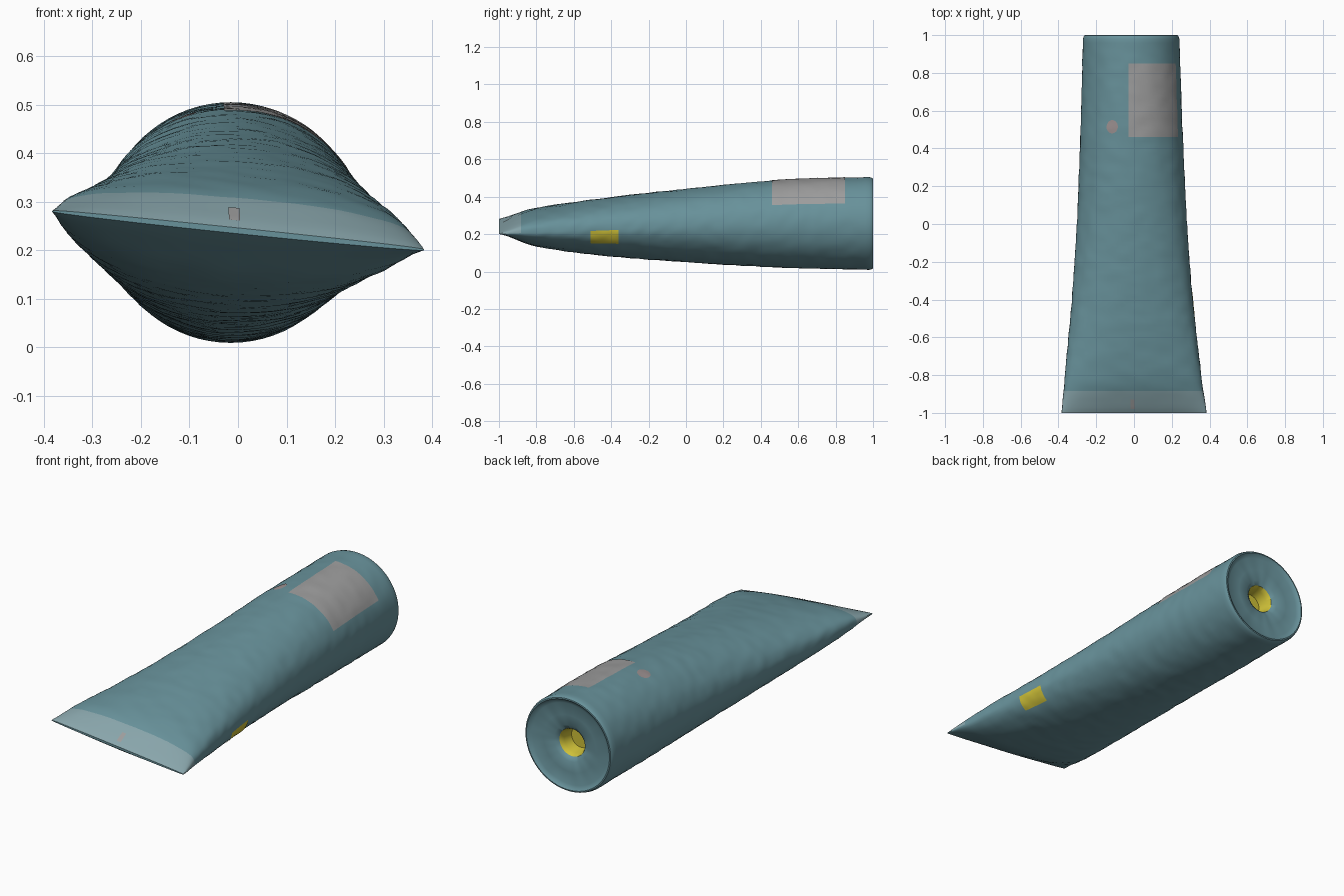
import bpy, bmesh, math
from mathutils import Vector, noise

if "Cube" in bpy.data.objects:
    bpy.data.objects.remove(bpy.data.objects["Cube"])

# Stations along the tube: y, centre x, half width, centre z, half height, tilt, top roundness
STATIONS = [
    (-1.00, 0.000, 0.384, 0.240, 0.006, 1.00, 0.55),
    (-0.97, 0.000, 0.381, 0.239, 0.026, 0.96, 0.55),
    (-0.85, -0.004, 0.366, 0.237, 0.084, 0.80, 0.62),
    (-0.70, -0.006, 0.351, 0.236, 0.118, 0.62, 0.72),
    (-0.40, -0.009, 0.320, 0.239, 0.158, 0.35, 0.85),
    (0.00, -0.011, 0.292, 0.246, 0.196, 0.15, 0.95),
    (0.50, -0.013, 0.270, 0.255, 0.234, 0.04, 1.0),
    (0.98, -0.015, 0.255, 0.257, 0.248, 0.00, 1.0),
]
SLOPE = -0.104
SEGMENTS = 72


def section(y):
    """Smoothly interpolated section parameters at y."""
    s = STATIONS
    y = max(s[0][0], min(s[-1][0], y))
    i = max(k for k in range(len(s) - 1) if s[k][0] <= y)
    h = s[i + 1][0] - s[i][0]
    u = (y - s[i][0]) / h

    def slope(k, c):
        a, b = max(k - 1, 0), min(k + 1, len(s) - 1)
        return (s[b][c] - s[a][c]) / (s[b][0] - s[a][0])

    return [(2*u**3 - 3*u**2 + 1) * s[i][c] + (3*u**2 - 2*u**3) * s[i+1][c]
            + h * ((u**3 - 2*u**2 + u) * slope(i, c) + (u**3 - u**2) * slope(i+1, c))
            for c in range(1, 7)]


def surface(y, t, lift=0.0):
    """Point on the tube skin at length y and angle t."""
    xc, a, zc, b, tilt, p = section(y)
    c, sn = math.cos(t), math.sin(t)
    z = math.copysign(abs(sn) ** (p if sn > 0 else 1.0), sn) * b
    fade = min(1.0, (y + 1) * 6, max(0.0, (0.98 - y) * 10))
    bump = 0.003 * fade * noise.noise(Vector((c * 4, y * 18, sn * 4)))
    out = Vector((c, 0, sn)) * (bump + lift)
    return Vector((xc + a * c, y, zc + z + SLOPE * a * c * tilt)) + out


def material(name, rgb):
    m = bpy.data.materials.new(name)
    m.diffuse_color = (*rgb, 1)
    m.use_nodes = True
    m.node_tree.nodes["Principled BSDF"].inputs["Base Color"].default_value = m.diffuse_color
    return m


TEAL = material("teal", (0.14, 0.29, 0.33))
PALE = material("pale_teal", (0.25, 0.38, 0.41))
YELLOW = material("yellow", (0.62, 0.53, 0.04))
GREY = material("label_grey", (0.34, 0.34, 0.34))
PINK = material("dusty_pink", (0.33, 0.28, 0.28))


def finish(name, bm, mats, angle=40):
    bmesh.ops.recalc_face_normals(bm, faces=bm.faces)
    me = bpy.data.meshes.new(name)
    bm.to_mesh(me)
    bm.free()
    for m in mats:
        me.materials.append(m)
    ob = bpy.data.objects.new(name, me)
    bpy.context.collection.objects.link(ob)
    bpy.ops.object.select_all(action='DESELECT')
    ob.select_set(True)
    bpy.context.view_layer.objects.active = ob
    bpy.ops.object.shade_smooth_by_angle(angle=math.radians(angle))
    return ob


# Tube body: lofted skin, then rolled rim, dished end and nozzle recess
bm = bmesh.new()
angles = [2 * math.pi * k / SEGMENTS for k in range(SEGMENTS)]
ys = [-1, -0.985] + [-0.97 + 1.95 * k / 90 for k in range(91)]
rings = [[bm.verts.new(surface(y, t)) for t in angles] for y in ys]
kinds = [0] * len(rings)
xc, a, zc, b = section(0.98)[:4]
END = [(0.985, 0.993, 0), (0.97, 0.999, 0), (0.945, 1.0, 0), (0.92, 0.994, 0), (0.85, 0.986, 0),
       (0.6, 0.984, 0), (0.38, 0.978, 0), (0.29, 0.965, 0), (0.25, 0.94, 1), (0.22, 0.89, 1)]
for scale, y, kind in END:
    ring = []
    for t in angles:
        crease = 0.004 * noise.noise(Vector((math.cos(t) * 3, math.sin(t) * 3, scale * 4)))
        wob = crease if 0.3 < scale < 0.9 else 0
        ring.append(bm.verts.new((xc + a * scale * math.cos(t), y + wob, zc + b * scale * math.sin(t))))
    rings.append(ring)
    kinds.append(kind)
for i in range(len(rings) - 1):
    r0, r1 = rings[i], rings[i + 1]
    for k in range(SEGMENTS):
        n = (k + 1) % SEGMENTS
        f = bm.faces.new((r0[k], r0[n], r1[n], r1[k]))
        if kinds[i + 1]:
            f.material_index = 1
        elif r1[k].co.y < -0.87 and k < SEGMENTS // 2:
            f.material_index = 2
bm.faces.new(rings[0])
bm.faces.new(rings[-1]).material_index = 1
finish("tube_body", bm, [TEAL, YELLOW, PALE])


def patch(name, y0, y1, t0, t1, mat, rounded=False, n=16):
    """Thin printed area that follows the tube skin."""
    bm = bmesh.new()
    grid = []
    for i in range(n + 1):
        row = []
        for j in range(n + 1):
            u, v = 2 * i / n - 1, 2 * j / n - 1
            if rounded:
                u, v = u * math.sqrt(1 - v * v / 2), v * math.sqrt(1 - u * u / 2)
            y = (y0 + y1) / 2 + u * (y1 - y0) / 2
            t = (t0 + t1) / 2 + v * (t1 - t0) / 2
            row.append(bm.verts.new(surface(y, t, 0.002)))
        grid.append(row)
    for i in range(n):
        for j in range(n):
            bm.faces.new((grid[i][j], grid[i+1][j], grid[i+1][j+1], grid[i][j+1]))
    ob = finish(name, bm, [mat])
    # keep the face side pointing away from the tube
    if ob.data.polygons[0].normal.dot(Vector((math.cos(t0), 0, math.sin(t0)))) < 0:
        ob.data.flip_normals()


patch("top_label", 0.46, 0.85, 0.45, 1.63, GREY)
patch("side_label", -0.51, -0.36, -0.52, -0.04, YELLOW)
patch("small_spot", 0.48, 0.55, 1.84, 2.08, PINK, rounded=True)
# Small mark at the middle of the crimped end
patch("crimp_mark", -0.98, -0.93, 1.56, 1.62, GREY, n=6)
